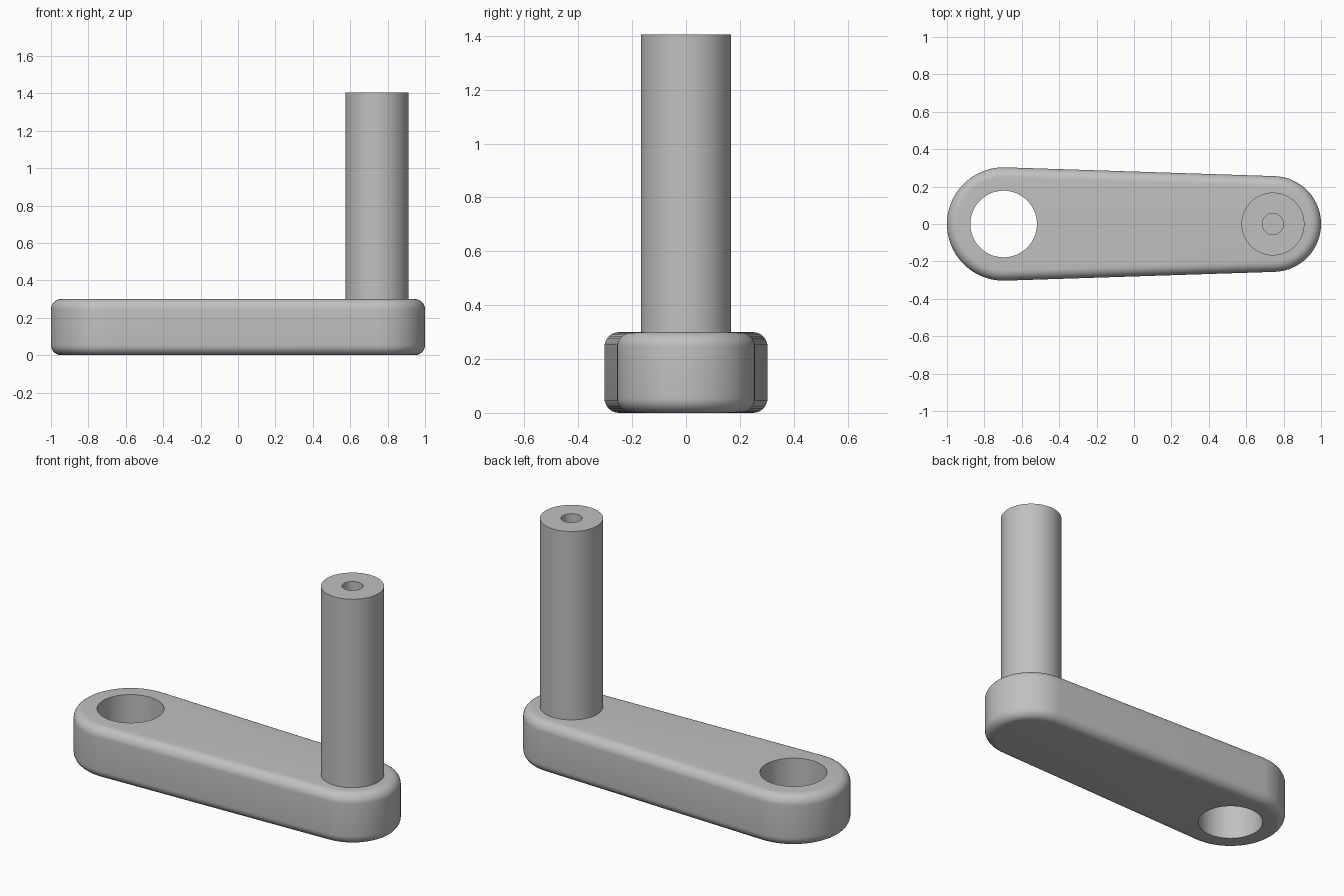
import bpy, bmesh, math

cube = bpy.data.objects.get("Cube")
if cube:
    bpy.data.objects.remove(cube)

TOP, FILLET = 0.3, 0.055
BIG_X, BIG_R, BORE_R = -0.697, 0.303, 0.178
PIN_X, SMALL_R = 0.744, 0.256
PIN_R, PIN_TOP, SOCKET_R, SOCKET_DEPTH = 0.168, 1.405, 0.056, 0.3

# Plain grey metal
grey = bpy.data.materials.new("grey metal")
grey.use_nodes = True
colour = (0.53, 0.53, 0.53, 1)
grey.diffuse_color = colour
grey.node_tree.nodes["Principled BSDF"].inputs["Base Color"].default_value = colour


def skin(name, rings, closed=False, cap=False):
    """Join matching rings of points with quads into one smooth object."""
    bm = bmesh.new()
    loops = [[bm.verts.new(p) for p in ring] for ring in rings]
    for a, b in zip(loops, loops[1:] + (loops[:1] if closed else [])):
        for i in range(len(a)):
            j = (i + 1) % len(a)
            bm.faces.new((a[i], a[j], b[j], b[i]))
    if cap:
        bm.faces.new(loops[-1])
    bmesh.ops.remove_doubles(bm, verts=bm.verts, dist=1e-5)
    bmesh.ops.recalc_face_normals(bm, faces=bm.faces)
    mesh = bpy.data.meshes.new(name)
    bm.to_mesh(mesh)
    bm.free()
    mesh.materials.append(grey)
    obj = bpy.data.objects.new(name, mesh)
    bpy.context.collection.objects.link(obj)
    bpy.ops.object.select_all(action="DESELECT")
    obj.select_set(True)
    bpy.context.view_layer.objects.active = obj
    bpy.ops.object.shade_smooth_by_angle(angle=math.radians(30))
    return obj


def circle(x, r, z, n=64):
    return [(x + r * math.cos(math.tau * i / n), r * math.sin(math.tau * i / n), z)
            for i in range(n)]


# Tapered arm outline: two round ends joined by their common tangents
tangent = math.acos((BIG_R - SMALL_R) / (PIN_X - BIG_X))
N = 40
outline = [(PIN_X, SMALL_R, -tangent + 2 * tangent * i / N) for i in range(N + 1)]
outline += [(BIG_X, BIG_R, tangent + 2 * (math.pi - tangent) * i / N) for i in range(N + 1)]


def arm_ring(inset, z):
    return [(x + (r - inset) * math.cos(a), (r - inset) * math.sin(a), z)
            for x, r, a in outline]


def bore_ring(z):
    return [(BIG_X + BORE_R * math.cos(a), BORE_R * math.sin(a), z) for _, _, a in outline]


# Arm with rounded rims and a through bore
steps = [math.pi / 2 * i / 8 for i in range(9)]
rim = [(FILLET * (1 - math.sin(s)), FILLET * (1 - math.cos(s))) for s in steps]
rings = [arm_ring(inset, z) for inset, z in rim]
rings += [arm_ring(inset, TOP - z) for inset, z in reversed(rim)]
rings += [bore_ring(TOP), bore_ring(0)]
skin("crank_arm", rings, closed=True)

# Upright handle pin with a blind socket in its end
profile = [(PIN_R, TOP - 0.01), (PIN_R, PIN_TOP), (SOCKET_R, PIN_TOP),
           (SOCKET_R, PIN_TOP - SOCKET_DEPTH)]
skin("handle_pin", [circle(PIN_X - 0.001, r, z) for r, z in profile], cap=True)
